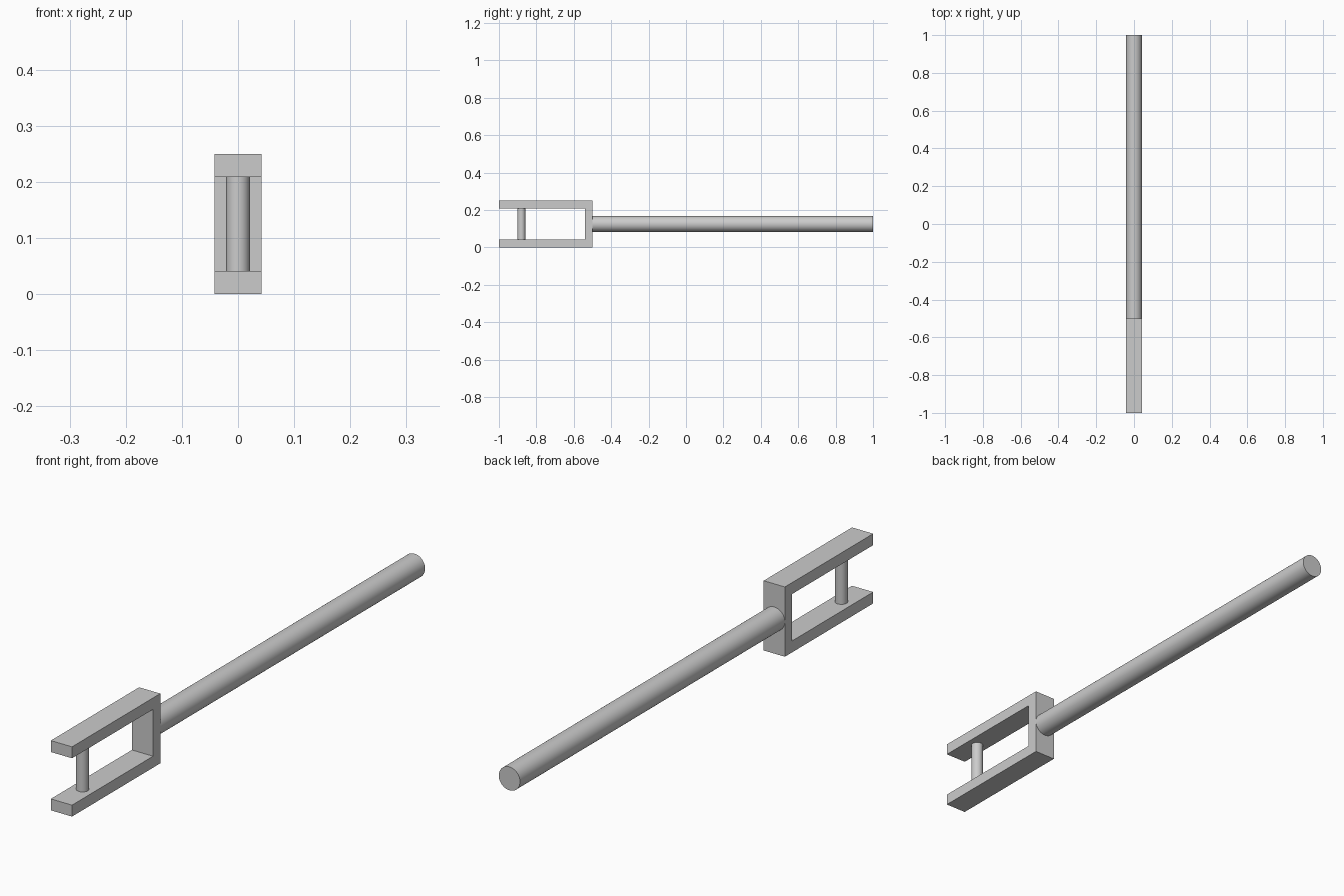
import bpy
import bmesh
import math

cube = bpy.data.objects.get("Cube")
if cube:
    bpy.data.objects.remove(cube, do_unlink=True)

HALF_W = 0.042      # half width of the fork, also the rod radius
HEIGHT = 0.25
WALL = 0.041
FRONT, JOINT, BACK = -1.0, -0.5, 1.0
MID = HEIGHT / 2

grey = bpy.data.materials.new("plain grey")
grey.use_nodes = True
colour = (0.6, 0.6, 0.6, 1)
grey.diffuse_color = colour
grey.node_tree.nodes["Principled BSDF"].inputs["Base Color"].default_value = colour


def cylinder(name, radius, length, location, rotation=(0, 0, 0)):
    bpy.ops.mesh.primitive_cylinder_add(
        vertices=64, radius=radius, depth=length, location=location, rotation=rotation)
    obj = bpy.context.object
    obj.name = name
    obj.data.materials.append(grey)
    bpy.ops.object.shade_smooth_by_angle(angle=math.radians(30))
    return obj


# Fork: a C-shaped side profile extruded across the width
profile = [
    (FRONT, 0), (JOINT, 0), (JOINT, HEIGHT), (FRONT, HEIGHT),
    (FRONT, HEIGHT - WALL), (JOINT - WALL, HEIGHT - WALL),
    (JOINT - WALL, WALL), (FRONT, WALL),
]
bm = bmesh.new()
side = bm.faces.new([bm.verts.new((-HALF_W, y, z)) for y, z in profile])
result = bmesh.ops.extrude_face_region(bm, geom=[side])
moved = [v for v in result["geom"] if isinstance(v, bmesh.types.BMVert)]
bmesh.ops.translate(bm, verts=moved, vec=(2 * HALF_W, 0, 0))
bmesh.ops.recalc_face_normals(bm, faces=bm.faces)
mesh = bpy.data.meshes.new("fork")
bm.to_mesh(mesh)
bm.free()
mesh.materials.append(grey)
fork = bpy.data.objects.new("fork", mesh)
bpy.context.collection.objects.link(fork)

# Upright pin between the fork arms
cylinder("cross_pin", HALF_W / 2, HEIGHT - 2 * WALL, (0, -0.88, MID))

# Long round rod behind the fork
cylinder("rod", HALF_W, BACK - JOINT, (0, (BACK + JOINT) / 2, MID),
         (math.pi / 2, 0, 0))
